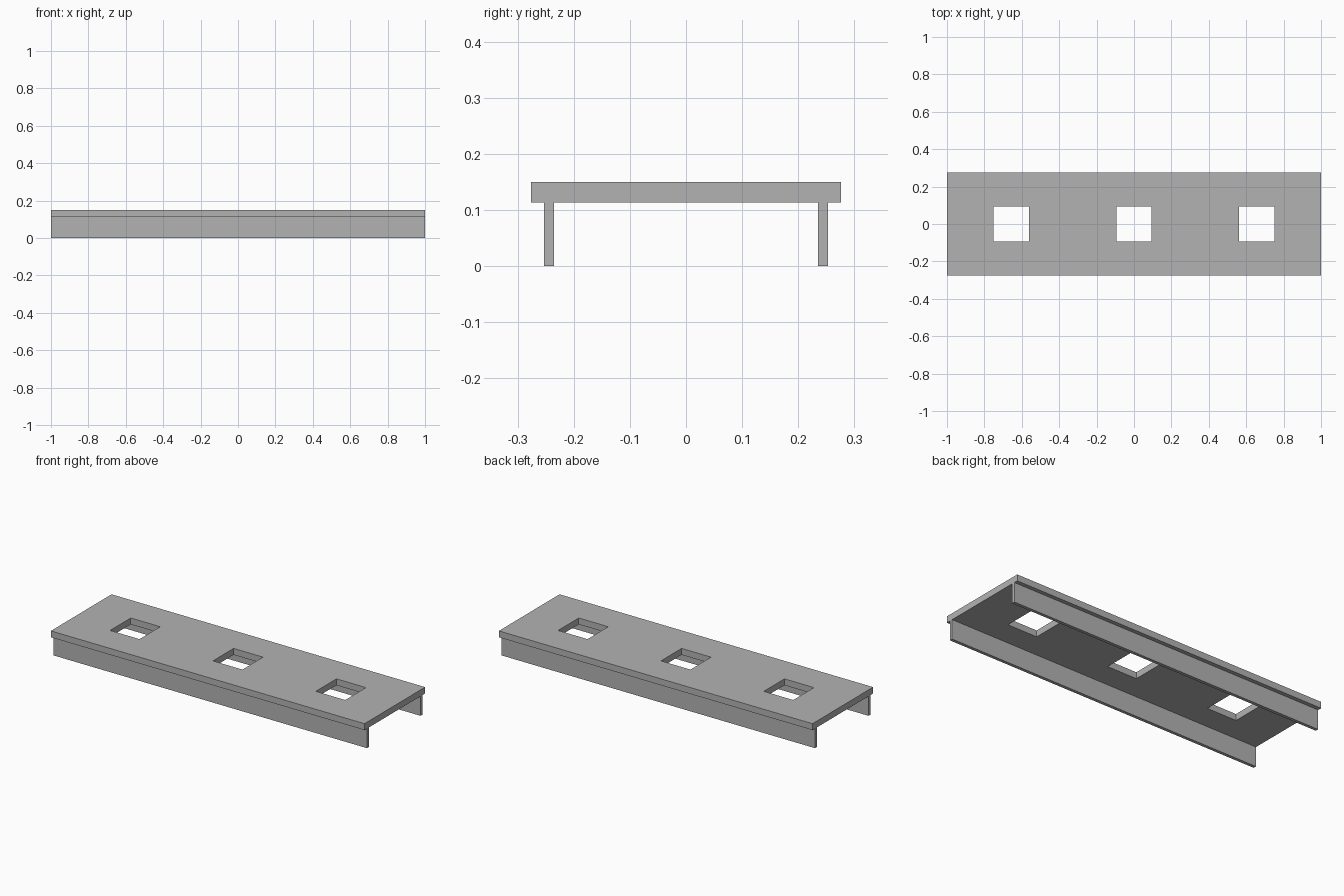
import bpy

if "Cube" in bpy.data.objects:
    bpy.data.objects.remove(bpy.data.objects["Cube"], do_unlink=True)

# Single material
GREY = 0.45
grey = bpy.data.materials.new("plain grey")
grey.use_nodes = True
grey.diffuse_color = (GREY, GREY, GREY, 1)
grey.node_tree.nodes["Principled BSDF"].inputs["Base Color"].default_value = (GREY, GREY, GREY, 1)

LENGTH, DEPTH, HEIGHT = 2.0, 0.552, 0.15
DECK_BOTTOM = 0.113
RAIL_Y, RAIL_THICK = 0.244, 0.018
HOLE, HOLE_SPACING = 0.188, 0.656


def box(name, size, centre):
    """Axis-aligned box with its size baked into the mesh."""
    bpy.ops.mesh.primitive_cube_add(size=1, location=centre)
    obj = bpy.context.object
    obj.name = name
    obj.scale = size
    bpy.ops.object.transform_apply(location=False, rotation=False, scale=True)
    obj.data.materials.append(grey)
    return obj


# Top deck
deck = box("deck", (LENGTH, DEPTH, HEIGHT - DECK_BOTTOM),
           (0, 0, (HEIGHT + DECK_BOTTOM) / 2))

# Three square openings through the deck
for i, side in enumerate(("right", "middle", "left")):
    cutter = box(side + "_opening_cutter", (HOLE, HOLE, HEIGHT),
                 ((i - 1) * HOLE_SPACING, 0, HEIGHT))
    cut = deck.modifiers.new(side + "_opening", "BOOLEAN")
    cut.operation = "DIFFERENCE"
    cut.solver = "EXACT"
    cut.object = cutter
    cutter.hide_render = True
    cutter.hide_viewport = True
    cutter.display_type = "WIRE"

# Long side rails under the deck
for name, side in (("front_rail", -1), ("back_rail", 1)):
    box(name, (LENGTH, RAIL_THICK, DECK_BOTTOM),
        (0, side * RAIL_Y, DECK_BOTTOM / 2))
